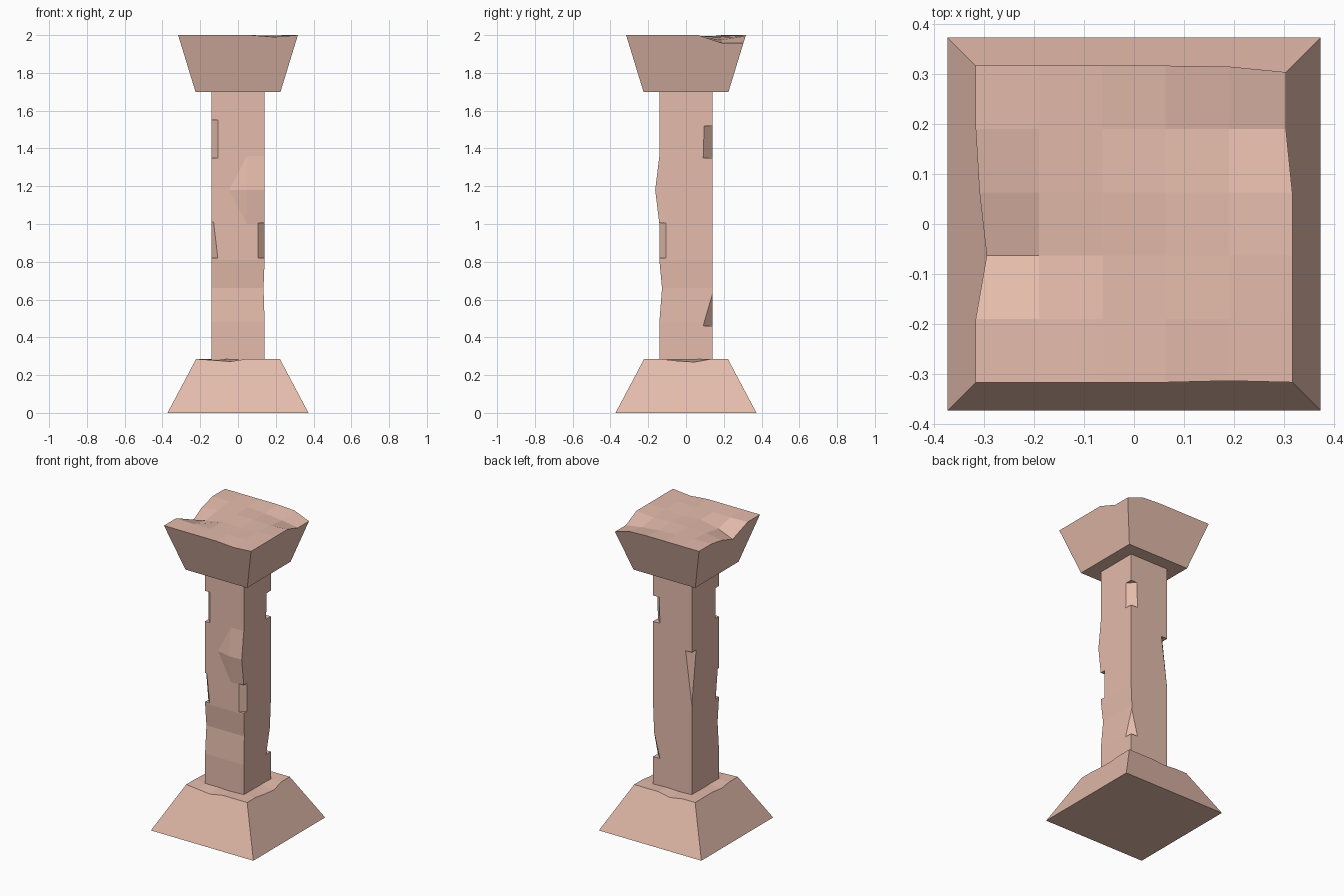
import bpy, bmesh, random
from mathutils import Vector

if "Cube" in bpy.data.objects:
    bpy.data.objects.remove(bpy.data.objects["Cube"])

random.seed(4)
mat = bpy.data.materials.new("terracotta_stone")
mat.diffuse_color = (0.78, 0.5, 0.41, 1)
mat.use_nodes = True
mat.node_tree.nodes["Principled BSDF"].inputs["Base Color"].default_value = mat.diffuse_color


def make_object(name, bm, material=True):
    bmesh.ops.recalc_face_normals(bm, faces=bm.faces)
    me = bpy.data.meshes.new(name)
    bm.to_mesh(me)
    bm.free()
    ob = bpy.data.objects.new(name, me)
    bpy.context.collection.objects.link(ob)
    if material:
        me.materials.append(mat)
    return ob


def tapered_block(name, z0, r0, z1, r1, dips, n=5, wear=0.006):
    """Square frustum whose worn top is a grid; dips maps (i, j) to a drop."""
    bm = bmesh.new()
    low = [bm.verts.new((sx * r0, sy * r0, z0))
           for sx, sy in ((-1, -1), (1, -1), (1, 1), (-1, 1))]
    g = {}
    for i in range(n + 1):
        for j in range(n + 1):
            u, v = 2 * i / n - 1, 2 * j / n - 1
            rim = i in (0, n) or j in (0, n)
            d = dips.get((i, j), 0 if rim else random.uniform(0, wear))
            rx = r1 + (r0 - r1) * d / (z1 - z0) if rim else r1
            x = u * (rx if i in (0, n) else r1)
            y = v * (rx if j in (0, n) else r1)
            g[i, j] = bm.verts.new((x, y, z1 - d))
    for i in range(n):
        for j in range(n):
            bm.faces.new((g[i, j], g[i + 1, j], g[i + 1, j + 1], g[i, j + 1]))
    k = range(n + 1)
    rims = [[g[i, 0] for i in k], [g[n, j] for j in k],
            [g[n - i, n] for i in k], [g[0, n - j] for j in k]]
    for s, rim in enumerate(rims):
        bm.faces.new([low[s], low[(s + 1) % 4]] + rim[::-1])
    bm.faces.new(low[::-1])
    return make_object(name, bm)


# Foot and head blocks with worn tops
tapered_block("base", 0, 0.373, 0.285, 0.222,
              {(2, 0): 0.013, (1, 0): 0.006, (5, 3): 0.016, (5, 2): 0.01,
               (0, 2): 0.008, (2, 5): 0.012})
tapered_block("capital", 1.7, 0.225, 2.0, 0.317,
              {(0, 2): 0.072, (0, 3): 0.025, (1, 2): 0.03, (1, 3): 0.01,
               (5, 5): 0.042, (5, 4): 0.042, (4, 4): 0.025, (4, 5): 0.006,
               (4, 0): 0.01, (3, 4): 0.012, (4, 3): 0.01, (3, 2): 0.012})

# Shaft: stacked square rings, slightly uneven
R = 0.141
bm = bmesh.new()
rings = []
t = R / 3
side = [(-R, -R), (-t, -R), (t, -R)]
outline = []
for q in range(4):
    outline += side
    side = [(-y, x) for x, y in side]
for z in (0.255, 0.48, 0.66, 0.81, 1.0, 1.18, 1.36, 1.72):
    ring = []
    for x, y in outline:
        if y < -R + 0.01:
            if z == 1.18 and x > 0:
                y -= 0.022
            elif z == 0.66:
                y += 0.014
        if x > R - 0.01 and z == 0.66:
            x -= 0.006
        ring.append(bm.verts.new((x, y, z)))
    rings.append(ring)
for a, b in zip(rings, rings[1:]):
    for i in range(12):
        j = (i + 1) % 12
        bm.faces.new((a[i], a[j], b[j], b[i]))
bm.faces.new(rings[0][::-1])
bm.faces.new(rings[-1])
bmesh.ops.triangulate(bm, faces=bm.faces)
shaft = make_object("shaft", bm)


# Chips knocked out of the shaft corners
def chip(sx, sy, z0, d0, z1, d1):
    """Wedge across one corner, cutting d0 deep at z0 and d1 deep at z1."""
    bm = bmesh.new()
    e = 0.05
    for z, d in ((z0, d0), (z1, d1)):
        for x, y in ((R + e, R - d - e), (R - d - e, R + e), (R + e, R + e)):
            bm.verts.new(Vector((sx * x, sy * y, z)))
    bmesh.ops.convex_hull(bm, input=bm.verts)
    ob = make_object("chip_cutter", bm, False)
    ob.hide_render = True
    ob.hide_set(True)
    ob.display_type = 'WIRE'
    m = shaft.modifiers.new("chip", 'BOOLEAN')
    m.operation = 'DIFFERENCE'
    m.solver = 'EXACT'
    m.object = ob
    return ob


cutters = [
    chip(-1, -1, 1.35, 0.035, 1.55, 0.035),
    chip(1, 1, 1.35, 0.05, 1.52, 0.045),
    chip(1, -1, 0.82, 0.034, 1.005, 0.034),
    chip(-1, -1, 0.82, 0.034, 1.01, 0.012),
    chip(1, 1, 0.46, 0.05, 0.66, -0.002),
    chip(-1, 1, 0.86, -0.002, 1.22, 0.045),
]

# Bake the chips and drop the cutters
dg = bpy.context.evaluated_depsgraph_get()
dg.update()
baked = bpy.data.meshes.new_from_object(shaft.evaluated_get(dg))
shaft.modifiers.clear()
shaft.data = baked
for c in cutters:
    bpy.data.objects.remove(c)
